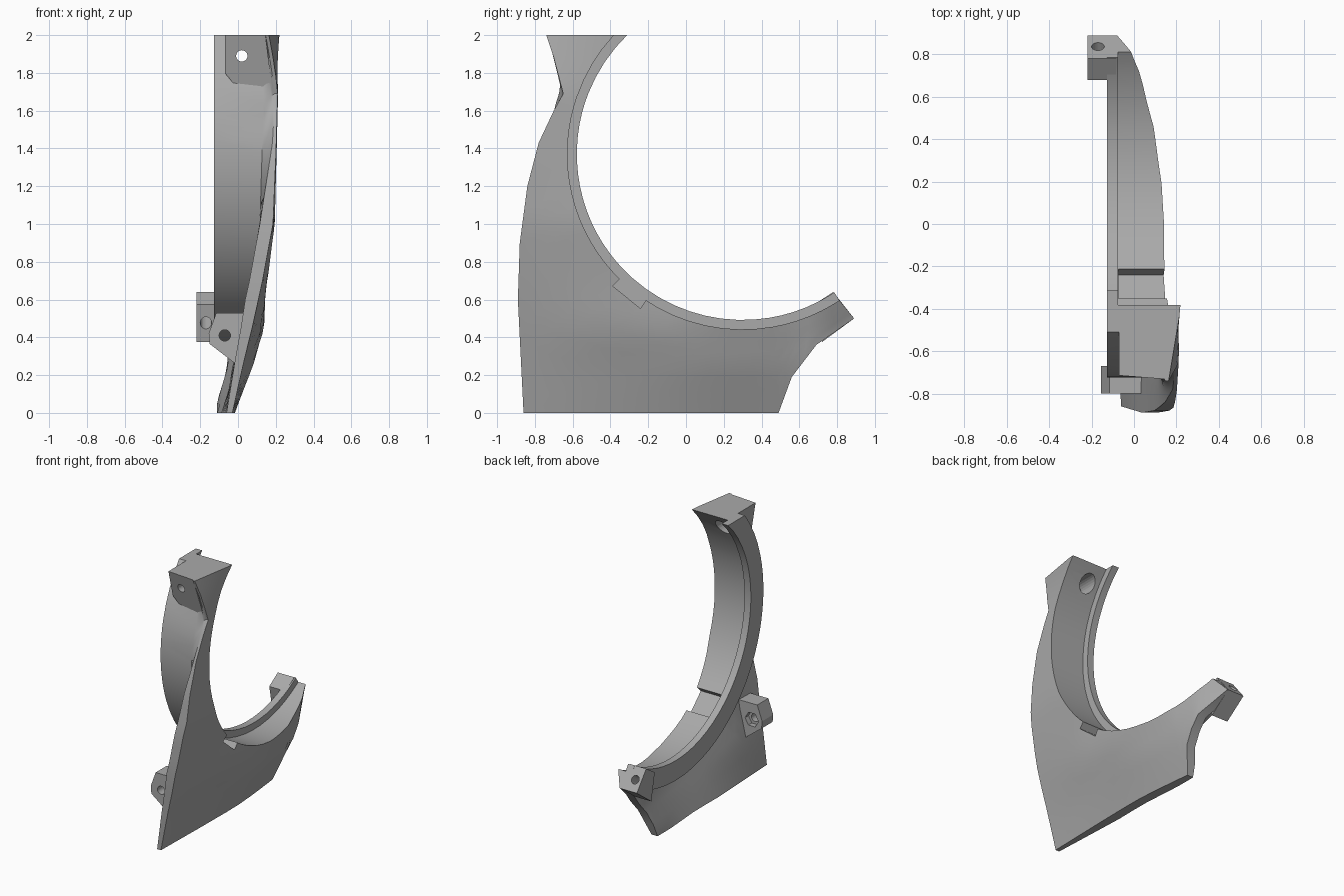
import bpy, bmesh, math
from mathutils import Vector

if "Cube" in bpy.data.objects:
    bpy.data.objects.remove(bpy.data.objects["Cube"])

CY, CZ = 0.30, 1.37          # centre of the round opening (y, z)
R_LIP, R_RIM, R_BACK = 0.878, 0.928, 1.025
A_START = -56.5

mat = bpy.data.materials.new("plain grey")
mat.diffuse_color = (0.4, 0.4, 0.4, 1)
mat.use_nodes = True
mat.node_tree.nodes["Principled BSDF"].inputs["Base Color"].default_value = mat.diffuse_color


def make(name, verts, faces, smooth=False):
    me = bpy.data.meshes.new(name)
    me.from_pydata(verts, [], faces)
    bm = bmesh.new()
    bm.from_mesh(me)
    bmesh.ops.recalc_face_normals(bm, faces=bm.faces)
    bm.to_mesh(me)
    bm.free()
    ob = bpy.data.objects.new(name, me)
    bpy.context.collection.objects.link(ob)
    me.materials.append(mat)
    if smooth:
        bpy.ops.object.select_all(action='DESELECT')
        ob.select_set(True)
        bpy.context.view_layer.objects.active = ob
        bpy.ops.object.shade_smooth_by_angle(angle=math.radians(28))
    return ob


def skin(name, loops, smooth=False):
    """Closed solid through equal-sized cross-section loops."""
    n = len(loops[0])
    faces = [(i * n + j, i * n + (j + 1) % n, (i + 1) * n + (j + 1) % n, (i + 1) * n + j)
             for i in range(len(loops) - 1) for j in range(n)]
    faces += [tuple(range(n)), tuple(range((len(loops) - 1) * n, len(loops) * n))]
    return make(name, [v for l in loops for v in l], faces, smooth)


def rod(name, a, b, r, sides=24):
    a, b = Vector(a), Vector(b)
    q = (b - a).to_track_quat('Z', 'Y')
    ring = [q @ Vector((r * math.cos(2 * math.pi * k / sides),
                        r * math.sin(2 * math.pi * k / sides), 0)) for k in range(sides)]
    ob = skin(name, [[a + p for p in ring], [b + p for p in ring]])
    ob.hide_render = True
    ob.hide_viewport = True
    return ob


def cut(ob, *cutters):
    for c in cutters:
        m = ob.modifiers.new("cut", 'BOOLEAN')
        m.operation, m.solver, m.object = 'DIFFERENCE', 'EXACT', c


# Outer skin depth: x over a coarse (y, z) grid
YS = [-0.88, -0.4, 0.0, 0.2, 0.45, 0.7, 0.9]
ZS = [0, 0.25, 0.45, 0.7, 1.0, 1.4, 1.7, 2.0]
XS = [[-.03, -.02, -.015, -.03, -.055, -.09, -.12],
      [.025, .055, .08, .075, .04, 0, -.06],
      [.075, .125, .14, .13, .095, .02, -.10],
      [.13, .155, .15, .135, .105, .06, -.03],
      [.185, .20, .195, .16, .12, .08, 0],
      [.20, .21, .20, .16, .12, .08, 0],
      [.205, .217, .20, .16, .12, .08, 0],
      [.14, .22, .20, .16, .12, .08, 0]]


def clamp(v, lo=0.0, hi=1.0):
    return min(max(v, lo), hi)


def locate(vals, v):
    v = clamp(v, vals[0], vals[-1])
    i = max(k for k in range(len(vals) - 1) if vals[k] <= v)
    return i, (v - vals[i]) / (vals[i + 1] - vals[i])


def skin_x(y, z):
    i, u = locate(YS, y)
    j, w = locate(ZS, z)
    low = XS[j][i] * (1 - u) + XS[j][i + 1] * u
    high = XS[j + 1][i] * (1 - u) + XS[j + 1][i + 1] * u
    return low * (1 - w) + high * w


def edge_thickness(y, z):
    """Thin at the lower front corner and along the upper front edge."""
    if z > 1:
        return .07 - .052 * clamp((z - 1) / .45)
    return .03 + .04 * max(clamp(z / .6), clamp((y + .88) / .6))


def inner_x(y, z, thick):
    o = skin_x(y, z)
    return min(o - 0.015, max(o - thick, -0.11))


def end_angle(r):            # where a circle of radius r meets the flat top
    return -180 - math.degrees(math.asin((2 - CZ) / r))


def on_arc(r, t):
    a = math.radians(A_START + t * (end_angle(r) - A_START))
    return Vector((CY + r * math.cos(a), CZ + r * math.sin(a)))


# Curved panel with its flange and lip: (rim angle, outline y, outline z, steps)
STATIONS = [(-56.5, .89, .50, 2), (-63, .69, .36, 2), (-72, .56, .19, 2), (-80, .49, 0, 9),
            (-130, -.86, 0, 4), (-146, -.89, .6, 3), (-158, -.88, .9, 3), (-171, -.84, 1.2, 3),
            (-184, -.78, 1.43, 2), (-192, -.70, 1.6, 2), (-199, -.65, 1.69, 2),
            (-211, -.70, 1.88, 2), (end_angle(R_RIM), -.74, 2.0, 1)]
ROWS = 7
stops = []
for s, e in zip(STATIONS, STATIONS[1:]):
    stops += [[s[k] + (e[k] - s[k]) * i / s[3] for k in range(3)] for i in range(s[3])]
stops.append(STATIONS[-1][:3])
loops = []
for ang, oy, oz in stops:
    t = (ang - A_START) / (end_angle(R_RIM) - A_START)
    edge = Vector((oy, oz))
    rim, lip, back = on_arc(R_RIM, t), on_arc(R_LIP, t), on_arc(R_BACK, t)
    thin = edge_thickness(oy, oz)
    loop = []
    for k in range(ROWS + 1):
        p = rim.lerp(edge, k / ROWS)
        loop.append((skin_x(*p), p.x, p.y))
    for k in range(ROWS + 1):
        p = edge.lerp(back, k / ROWS)
        blend = k / ROWS if oz > 1 else clamp(2 * k / ROWS)
        loop.append((inner_x(*p, thin + (.075 - thin) * blend), p.x, p.y))
    loops.append(loop + [(-0.127, back.x, back.y), (-0.127, lip.x, lip.y),
                         (-0.075, lip.x, lip.y), (-0.075, rim.x, rim.y)])
panel = skin("curved_panel", loops, True)

# Top mounting block, tapered to follow the flange
block = [(-.07, 2), (.145, 2), (.185, 1.69), (.02, 1.69), (-.07, 1.8)]
front = [(x, -.72 - .08 * x + .08 * (2 - z) / .31, z) for x, z in block]
rear = [(x, CY - math.sqrt(.95 ** 2 - (z - CZ) ** 2), z) for x, z in block]
top_block = skin("top_block", [front, rear])

# Front lug on the inside of the panel
lug = [(-.155, .42), (-.115, .53), (.06, .53), (.01, .25), (-.02, .265), (-.15, .365)]
front_lug = skin("front_lug", [[(x, y, z) for x, z in lug] for y in (-.80, -.67)])

# End lug at the tip of the lip
tip = [(.68, .575), (.78, .64), (.89, .50), (.72, .375)]
end_lug = skin("end_lug", [[(x, y, z) for y, z in tip] for x in (-.22, -.085)])

# Bolt holes and nut recesses
bolt = rod("top_bolt_cutter", (.02, -1, 1.89), (.02, 0, 1.89), .03)
bore = rod("top_bore_cutter", (.02, -.60, 1.89), (.02, 0, 1.89), .06)
cut(panel, bolt, bore)
cut(top_block, bolt, bore)
cut(front_lug, rod("lug_bolt_cutter", (-.07, -1, .41), (-.07, -.5, .41), .03),
    rod("lug_nut_cutter", (-.07, -.71, .41), (-.07, -.5, .41), .055, 6))
cut(end_lug, rod("end_bolt_cutter", (-.17, .60, .41), (-.17, 1.0, .676), .03))

# Notch through the rim
a, b = math.radians(-134.6), math.radians(-123.5)
corners = [(CY + r * math.cos(v), CZ + r * math.sin(v))
           for r, v in ((.90, a), (.90, b), (.98, b), (.98, a))]
notch = skin("notch_cutter", [[(x, y, z) for y, z in corners] for x in (-.074, .4)])
notch.hide_render = notch.hide_viewport = True
cut(panel, notch)
